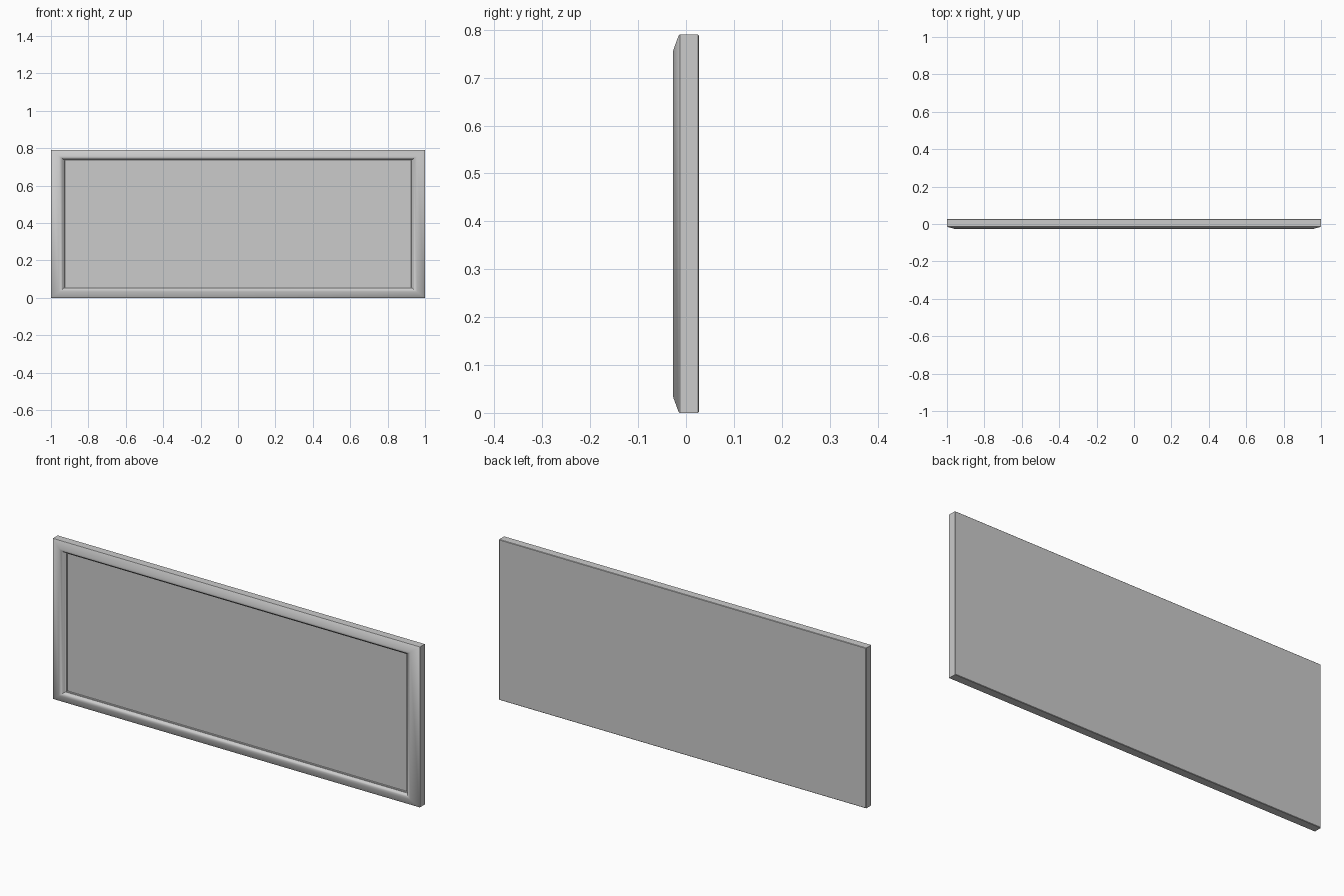
import bpy, bmesh

if "Cube" in bpy.data.objects:
    bpy.data.objects.remove(bpy.data.objects["Cube"])

W, H = 1.0, 0.79      # half width, full height
SX = 1.33             # side mouldings are wider than top and bottom ones


def stepped_panel(name, profile):
    """Loft rectangular rings (inset, y) from back to front and cap both ends."""
    bm = bmesh.new()
    rings = []
    for d, y in profile:
        x = W - d * SX
        rings.append([bm.verts.new(p) for p in
                      ((-x, y, d), (x, y, d), (x, y, H - d), (-x, y, H - d))])
    for a, b in zip(rings, rings[1:]):
        for i in range(4):
            j = (i + 1) % 4
            bm.faces.new((a[i], a[j], b[j], b[i]))
    bm.faces.new(rings[0])
    bm.faces.new(rings[-1])
    bmesh.ops.recalc_face_normals(bm, faces=bm.faces)
    mesh = bpy.data.meshes.new(name)
    bm.to_mesh(mesh)
    bm.free()
    obj = bpy.data.objects.new(name, mesh)
    bpy.context.collection.objects.link(obj)
    bpy.context.view_layer.objects.active = obj
    obj.select_set(True)
    bpy.ops.object.shade_smooth_by_angle(angle=0.6)
    return obj


# Board with softened edges, sloped outer moulding, rounded lip and sunken field
stepped_panel("framed_panel", [
    (0.002, 0.027), (0.0, 0.025),               # back edge
    (0.0, -0.013), (0.002, -0.0155),            # outer side
    (0.032, -0.0265), (0.036, -0.027),          # slope up to the crest
    (0.041, -0.0255), (0.046, -0.021),          # rounded inner lip
    (0.050, -0.015), (0.052, -0.012),
    (0.055, -0.011), (0.056, -0.005),           # step down to the flat field
])
